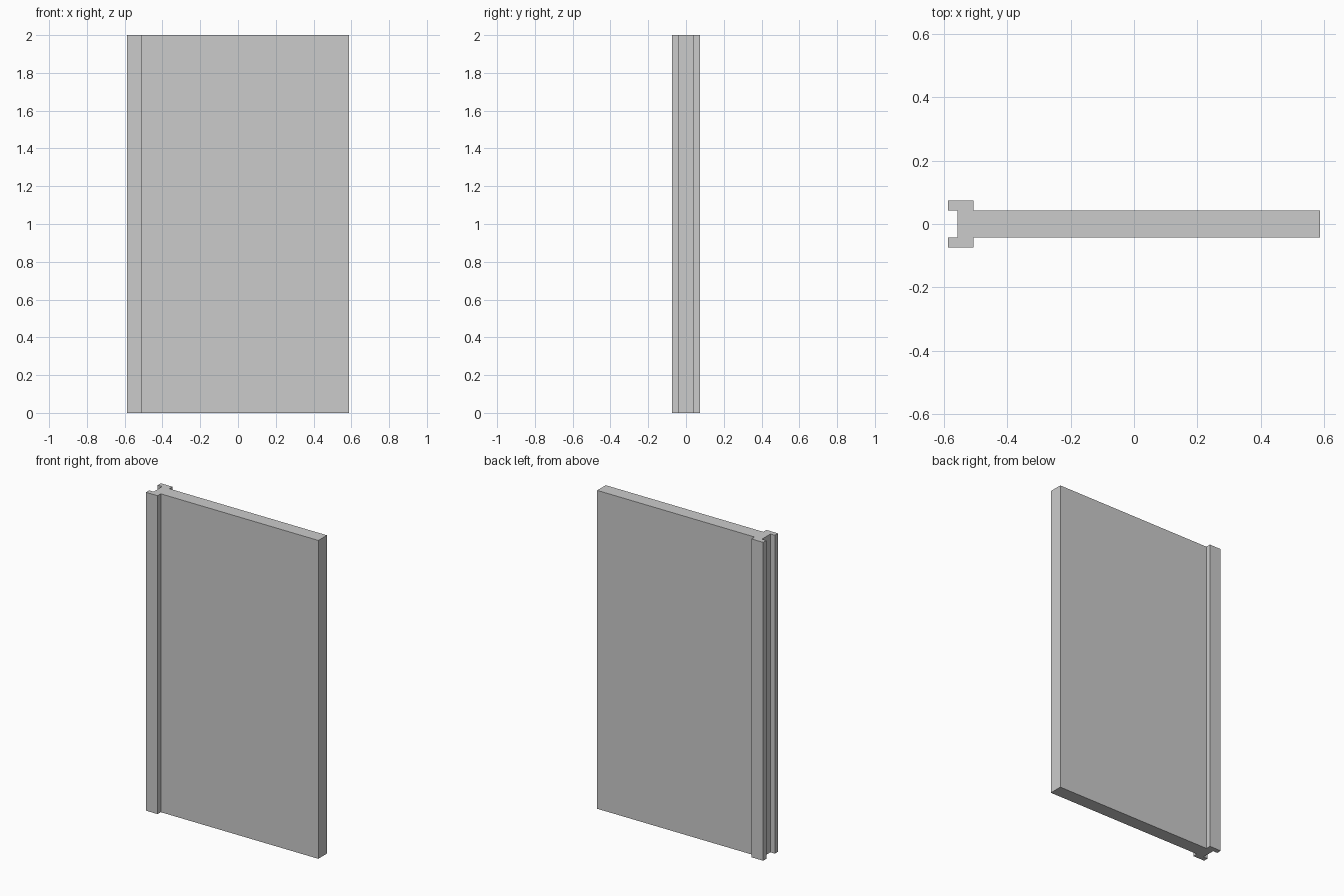
import bpy, bmesh

if "Cube" in bpy.data.objects:
    bpy.data.objects.remove(bpy.data.objects["Cube"])

HEIGHT = 2.0
X_END = 0.588      # outer ends of the panel
X_SLOT = -0.557    # bottom of the groove
X_POST = -0.507    # inner side of the edge post
Y_PANEL = 0.0425   # half thickness of the panel and groove
Y_POST = 0.074     # half thickness of the edge post

# Upper half of the plan outline, mirrored across y = 0
half = [(X_END, Y_PANEL), (X_POST, Y_PANEL), (X_POST, Y_POST),
        (-X_END, Y_POST), (-X_END, Y_PANEL), (X_SLOT, Y_PANEL)]
outline = half + [(x, -y) for x, y in reversed(half)]

# Extrude the outline into the grooved wall panel
bm = bmesh.new()
base = bm.faces.new([bm.verts.new((x, y, 0)) for x, y in outline])
top = bmesh.ops.extrude_face_region(bm, geom=[base], use_keep_orig=True)
bmesh.ops.translate(bm, vec=(0, 0, HEIGHT),
                    verts=[g for g in top["geom"] if isinstance(g, bmesh.types.BMVert)])
bmesh.ops.recalc_face_normals(bm, faces=bm.faces[:])

mesh = bpy.data.meshes.new("grooved_wall_panel")
bm.to_mesh(mesh)
bm.free()
panel = bpy.data.objects.new("grooved_wall_panel", mesh)
bpy.context.collection.objects.link(panel)
